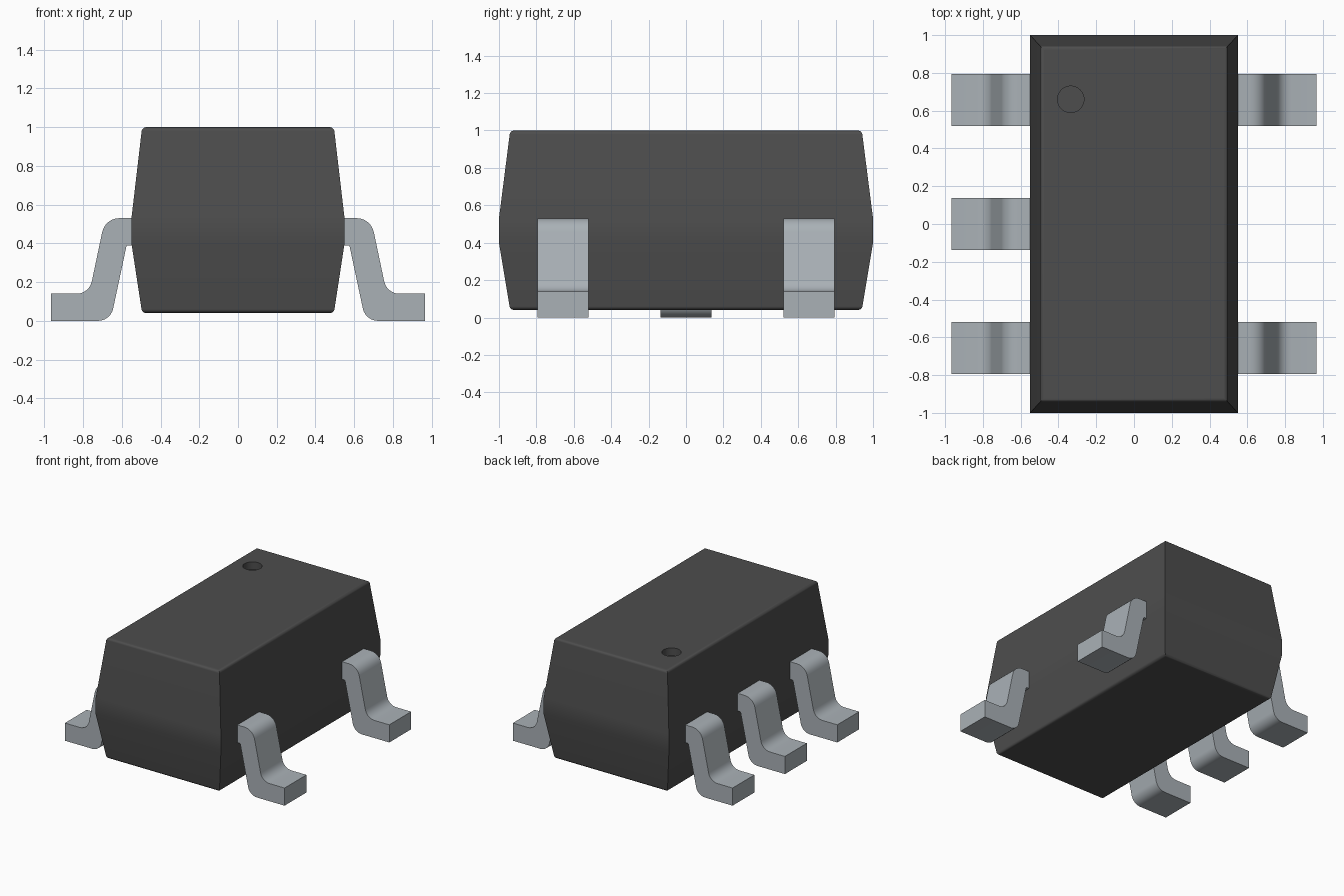
import bpy, bmesh, math
from mathutils import Vector

cube = bpy.data.objects.get("Cube")
if cube:
    bpy.data.objects.remove(cube, do_unlink=True)


def material(name, rgb, rough):
    m = bpy.data.materials.new(name)
    m.use_nodes = True
    m.diffuse_color = (*rgb, 1)
    bsdf = next(n for n in m.node_tree.nodes if n.type == 'BSDF_PRINCIPLED')
    bsdf.inputs["Base Color"].default_value = (*rgb, 1)
    bsdf.inputs["Roughness"].default_value = rough
    return m


BODY = material("dark grey plastic", (0.075, 0.075, 0.075), 0.6)
METAL = material("tinned metal", (0.40, 0.44, 0.47), 0.5)


def make_object(name, bm, mat):
    bmesh.ops.recalc_face_normals(bm, faces=bm.faces)
    mesh = bpy.data.meshes.new(name)
    bm.to_mesh(mesh)
    bm.free()
    mesh.materials.append(mat)
    ob = bpy.data.objects.new(name, mesh)
    bpy.context.collection.objects.link(ob)
    return ob


def activate(ob):
    bpy.ops.object.select_all(action='DESELECT')
    ob.select_set(True)
    bpy.context.view_layer.objects.active = ob


def rounded_outline(corners, steps=6):
    """Round each (x, z, radius) corner of a closed outline."""
    out = []
    for i, (x, z, r) in enumerate(corners):
        p = Vector((x, z))
        if r == 0:
            out.append(p)
            continue
        a = (Vector(corners[i - 1][:2]) - p).normalized()
        b = (Vector(corners[(i + 1) % len(corners)][:2]) - p).normalized()
        half = a.angle(b) / 2
        centre = p + (a + b).normalized() * (r / math.sin(half))
        start = p + a * (r / math.tan(half)) - centre
        end = p + b * (r / math.tan(half)) - centre
        sweep = math.pi - 2 * half
        for k in range(steps + 1):
            t = k / steps
            out.append(centre + (start * math.sin((1 - t) * sweep)
                                 + end * math.sin(t * sweep)) / math.sin(sweep))
    return out


# Body: tapered block with a vertical belt, stacked from rectangles
bm = bmesh.new()
rings = []
for z, hx, hy in [(0.04, 0.495, 0.94), (0.40, 0.55, 1.0),
                  (0.53, 0.55, 1.0), (1.0, 0.495, 0.94)]:
    rings.append([bm.verts.new((sx * hx, sy * hy, z))
                  for sx, sy in [(-1, -1), (1, -1), (1, 1), (-1, 1)]])
for low, high in zip(rings, rings[1:]):
    for i in range(4):
        j = (i + 1) % 4
        bm.faces.new((low[i], low[j], high[j], high[i]))
bm.faces.new(rings[0][::-1])
bm.faces.new(rings[-1])
# Soften only the top and bottom rims
rims = [e for e in bm.edges
        if all(v.co.z < 0.1 for v in e.verts) or all(v.co.z > 0.9 for v in e.verts)]
bmesh.ops.bevel(bm, geom=rims, offset=0.02, segments=3, profile=0.5, affect='EDGES')
body = make_object("body", bm, BODY)

# Round pin-one dimple cut into the top
bpy.ops.mesh.primitive_cylinder_add(vertices=40, radius=0.07, depth=0.2,
                                    location=(-0.335, 0.66, 1.04))
cutter = bpy.context.object
cutter.name = "dimple_cutter"
cutter.hide_render = True
cutter.data.materials.append(BODY)
activate(body)
cut = body.modifiers.new("dimple", 'BOOLEAN')
cut.operation = 'DIFFERENCE'
cut.solver = 'EXACT'
cut.object = cutter
bpy.ops.object.modifier_apply(modifier=cut.name)
bpy.data.objects.remove(cutter, do_unlink=True)
bpy.ops.object.shade_smooth_by_angle(angle=math.radians(32))
body.modifiers.new("flat_large_faces", 'WEIGHTED_NORMAL').keep_sharp = True

# Gull-wing lead profile, for the +x side
LEAD = rounded_outline([
    (0.45, 0.53, 0), (0.686, 0.53, 0.09), (0.768, 0.14, 0.08), (0.965, 0.14, 0),
    (0.965, 0.0, 0), (0.658, 0.0, 0.08), (0.575, 0.39, 0.012), (0.45, 0.39, 0)])


def add_lead(name, side, y):
    bm = bmesh.new()
    face = bm.faces.new([bm.verts.new((side * p.x, y - 0.137, p.y)) for p in LEAD])
    ext = bmesh.ops.extrude_face_region(bm, geom=[face])
    bmesh.ops.translate(bm, vec=(0, 0.274, 0),
                        verts=[g for g in ext["geom"] if isinstance(g, bmesh.types.BMVert)])
    ob = make_object(name, bm, METAL)
    activate(ob)
    bpy.ops.object.shade_smooth_by_angle(angle=math.radians(32))


for label, y in [("front", -0.657), ("middle", 0.0), ("back", 0.657)]:
    add_lead("right_" + label + "_lead", -1, y)
    if y:
        add_lead("left_" + label + "_lead", 1, y)
